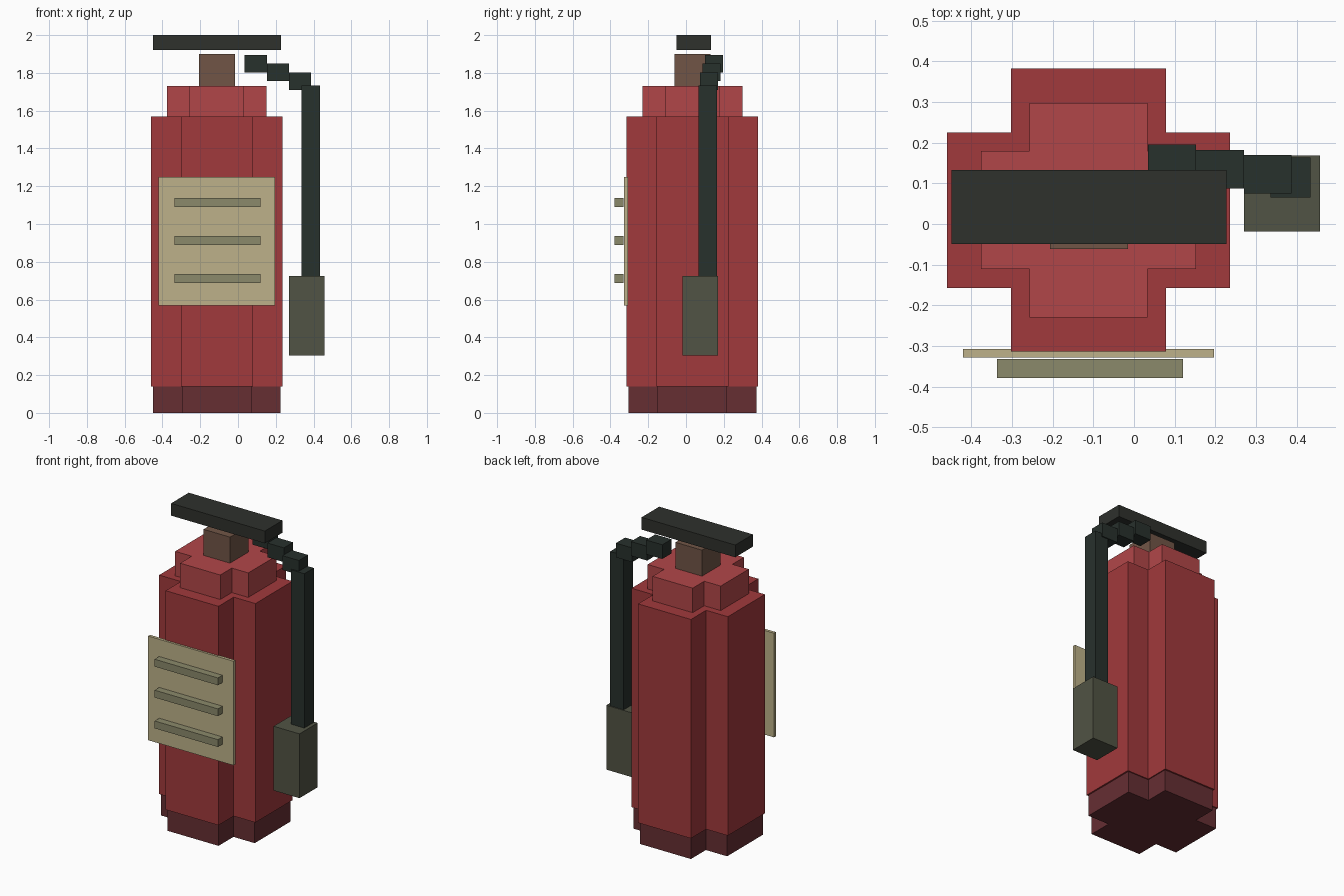
import bpy, bmesh

if "Cube" in bpy.data.objects:
    bpy.data.objects.remove(bpy.data.objects["Cube"])


def material(name, rgb):
    m = bpy.data.materials.new(name)
    # picture colours converted to linear
    m.diffuse_color = (*[(c / 255) ** 2.2 for c in rgb], 1)
    m.use_nodes = True
    m.node_tree.nodes["Principled BSDF"].inputs["Base Color"].default_value = m.diffuse_color
    return m


RED = material("red", (160, 60, 62))
LIGHT_RED = material("light_red", (176, 72, 74))
DARK_RED = material("dark_red", (102, 50, 54))
BROWN = material("brown", (112, 86, 72))
BLACK = material("black", (50, 52, 48))
RUBBER = material("rubber", (44, 52, 48))
GREY = material("olive_grey", (82, 84, 70))
CREAM = material("cream", (188, 176, 136))
TAN = material("tan", (138, 136, 106))


def finish(name, bm, mat):
    bmesh.ops.recalc_face_normals(bm, faces=bm.faces[:])
    mesh = bpy.data.meshes.new(name)
    bm.to_mesh(mesh)
    bm.free()
    mesh.materials.append(mat)
    obj = bpy.data.objects.new(name, mesh)
    bpy.context.collection.objects.link(obj)
    return obj


def prism(name, outline, z, mat):
    """Extrude a flat outline from z[0] to z[1]."""
    bm = bmesh.new()
    face = bm.faces.new([bm.verts.new((x, y, z[0])) for x, y in outline])
    top = bmesh.ops.extrude_face_region(bm, geom=[face], use_keep_orig=True)["geom"]
    verts = [v for v in top if isinstance(v, bmesh.types.BMVert)]
    bmesh.ops.translate(bm, verts=verts, vec=(0, 0, z[1] - z[0]))
    return finish(name, bm, mat)


def box(name, x, y, z, mat):
    return prism(name, [(x[0], y[0]), (x[1], y[0]), (x[1], y[1]), (x[0], y[1])], z, mat)


CX, CY = -0.112, 0.034


def cross(name, outer, inner, z, mat):
    """Plus-shaped tier of the cylinder."""
    quarter = [(outer, -inner), (outer, inner), (inner, inner)]
    pts = []
    for _ in range(4):
        pts += quarter
        quarter = [(-y, x) for x, y in quarter]
    return prism(name, [(CX + x, CY + y) for x, y in pts], z, mat)


# Tank tiers
cross("base", 0.338, 0.184, (0, 0.14), DARK_RED)
cross("tank", 0.348, 0.191, (0.14, 1.57), RED)
cross("shoulder", 0.264, 0.145, (1.57, 1.73), LIGHT_RED)

# Valve and handle
box("valve_neck", (-0.206, -0.015), (-0.061, 0.129), (1.73, 1.90), BROWN)
box("handle", (-0.449, 0.228), (-0.049, 0.133), (1.92, 2.0), BLACK)

# Stepped hose, drop and nozzle
for i in range(3):
    x, y, z = 0.035 + 0.1175 * i, 0.1 - 0.0125 * i, 1.803 - 0.0465 * i
    box(f"hose_step_{i + 1}", (x, x + 0.1175), (y, y + 0.095), (z, z + 0.093), RUBBER)
box("hose_drop", (0.336, 0.434), (0.065, 0.163), (0.725, 1.733), RUBBER)
box("nozzle", (0.27, 0.457), (-0.018, 0.169), (0.305, 0.725), GREY)

# Front label with raised bars
box("label", (-0.42, 0.197), (-0.328, -0.308), (0.568, 1.248), CREAM)
for i, z in enumerate((0.711, 0.912, 1.114)):
    box(f"label_bar_{i + 1}", (-0.337, 0.12), (-0.379, -0.332), (z - 0.024, z + 0.024), TAN)
